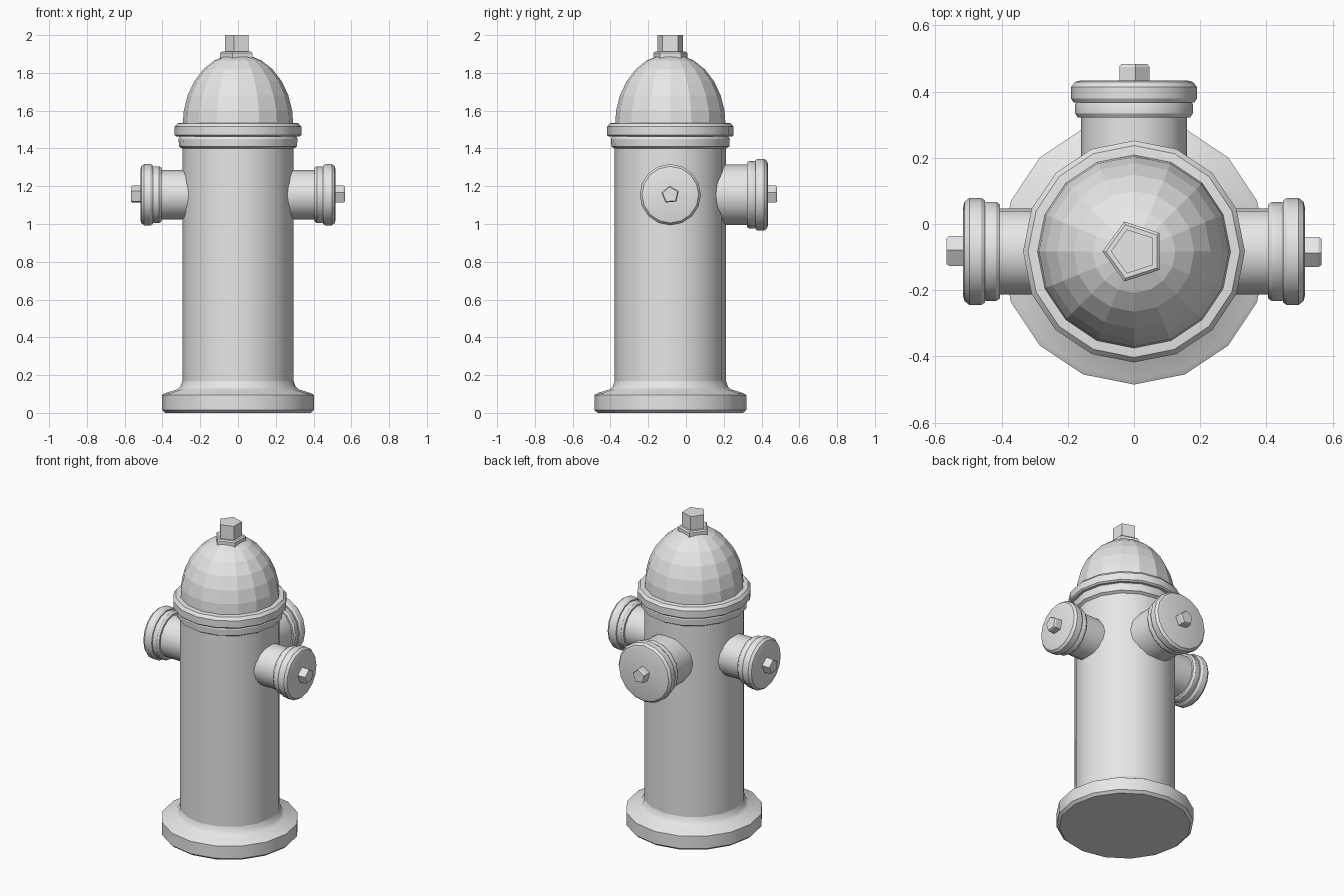
import bpy, bmesh, math
from mathutils import Matrix

if "Cube" in bpy.data.objects:
    bpy.data.objects.remove(bpy.data.objects["Cube"])

AXIS_Y = -0.083     # hydrant centre line
OUTLET_Z = 1.155    # height of the outlets

grey = bpy.data.materials.new("plain grey")
grey.diffuse_color = (0.8, 0.8, 0.8, 1)
grey.use_nodes = True
grey.node_tree.nodes["Principled BSDF"].inputs["Base Color"].default_value = grey.diffuse_color


def lathe(name, profile, sides=16, start=0.0, matrix=Matrix(), smooth=True):
    """Closed solid of revolution from (radius, height) points."""
    bm = bmesh.new()
    rings = []
    for r, h in profile:
        angles = [math.radians(start) + math.tau * i / sides for i in range(sides)]
        rings.append([bm.verts.new((r * math.cos(a), r * math.sin(a), h)) for a in angles])
    for lo, hi in zip(rings, rings[1:]):
        for i in range(sides):
            j = (i + 1) % sides
            bm.faces.new((lo[i], lo[j], hi[j], hi[i]))
    bm.faces.new(rings[0][::-1])
    bm.faces.new(rings[-1])
    bmesh.ops.recalc_face_normals(bm, faces=bm.faces)
    mesh = bpy.data.meshes.new(name)
    bm.to_mesh(mesh)
    bm.free()
    mesh.materials.append(grey)
    obj = bpy.data.objects.new(name, mesh)
    bpy.context.collection.objects.link(obj)
    obj.matrix_world = Matrix.Translation((0, AXIS_Y, 0)) @ matrix
    if smooth:
        bpy.ops.object.select_all(action='DESELECT')
        obj.select_set(True)
        bpy.context.view_layer.objects.active = obj
        bpy.ops.object.shade_smooth_by_angle(angle=math.radians(30))
    return obj


# Foot and barrel
lathe("base", [(0.385, 0), (0.402, 0.015), (0.402, 0.095), (0.385, 0.105), (0.32, 0.125),
               (0.305, 0.14), (0.295, 0.17)])
lathe("barrel", [(0.295, 0.16), (0.295, 1.42)])

# Collar and flange under the dome
lathe("collar", [(0.295, 1.40), (0.312, 1.41), (0.315, 1.45), (0.305, 1.47)])
lathe("flange", [(0.325, 1.462), (0.335, 1.47), (0.335, 1.515), (0.32, 1.533), (0.28, 1.537)])

# Domed bonnet
lathe("bonnet", [(0.292, 1.53), (0.287, 1.60), (0.267, 1.68), (0.232, 1.755),
                 (0.182, 1.82), (0.125, 1.865), (0.06, 1.893)], smooth=False)

# Five-sided operating nut
lathe("top_nut_flange", [(0.095, 1.875), (0.095, 1.905), (0.085, 1.912)], 5, 180, smooth=False)
lathe("top_nut", [(0.07, 1.90), (0.07, 2.0)], 5, 180, smooth=False)

# Local z points along +x, local x along +y, local y along +z
OUTWARD = Matrix(((0, 0, 1, 0), (1, 0, 0, 0), (0, 1, 0, 0), (0, 0, 0, 1)))


def outlet(label, turn, pipe, ring, cap, joint):
    """Pipe, ring, cap and nut; joint is where the pipe meets its ring."""
    m = Matrix.Rotation(math.radians(turn), 4, 'Z') @ Matrix.Translation((0, 0, OUTLET_Z)) @ OUTWARD
    end = 0.517
    lathe(label + "_pipe", [(pipe, 0.2), (pipe, joint + 0.01)], matrix=m)
    lathe(label + "_ring", [(ring - 0.008, joint), (ring, joint + 0.012), (ring, joint + 0.04),
                            (ring - 0.008, joint + 0.055)], matrix=m)
    lathe(label + "_cap", [(cap - 0.008, joint + 0.045), (cap, joint + 0.057), (cap, end - 0.02),
                           (cap - 0.012, end - 0.005), (cap - 0.03, end)], matrix=m)
    lathe(label + "_nut", [(0.048, end - 0.01), (0.048, 0.558), (0.042, 0.566)], 5, 167, m, smooth=False)


outlet("right_outlet", 0, 0.13, 0.15, 0.162, 0.405)
outlet("left_outlet", 180, 0.13, 0.15, 0.162, 0.405)
outlet("back_outlet", 90, 0.16, 0.178, 0.19, 0.405)
